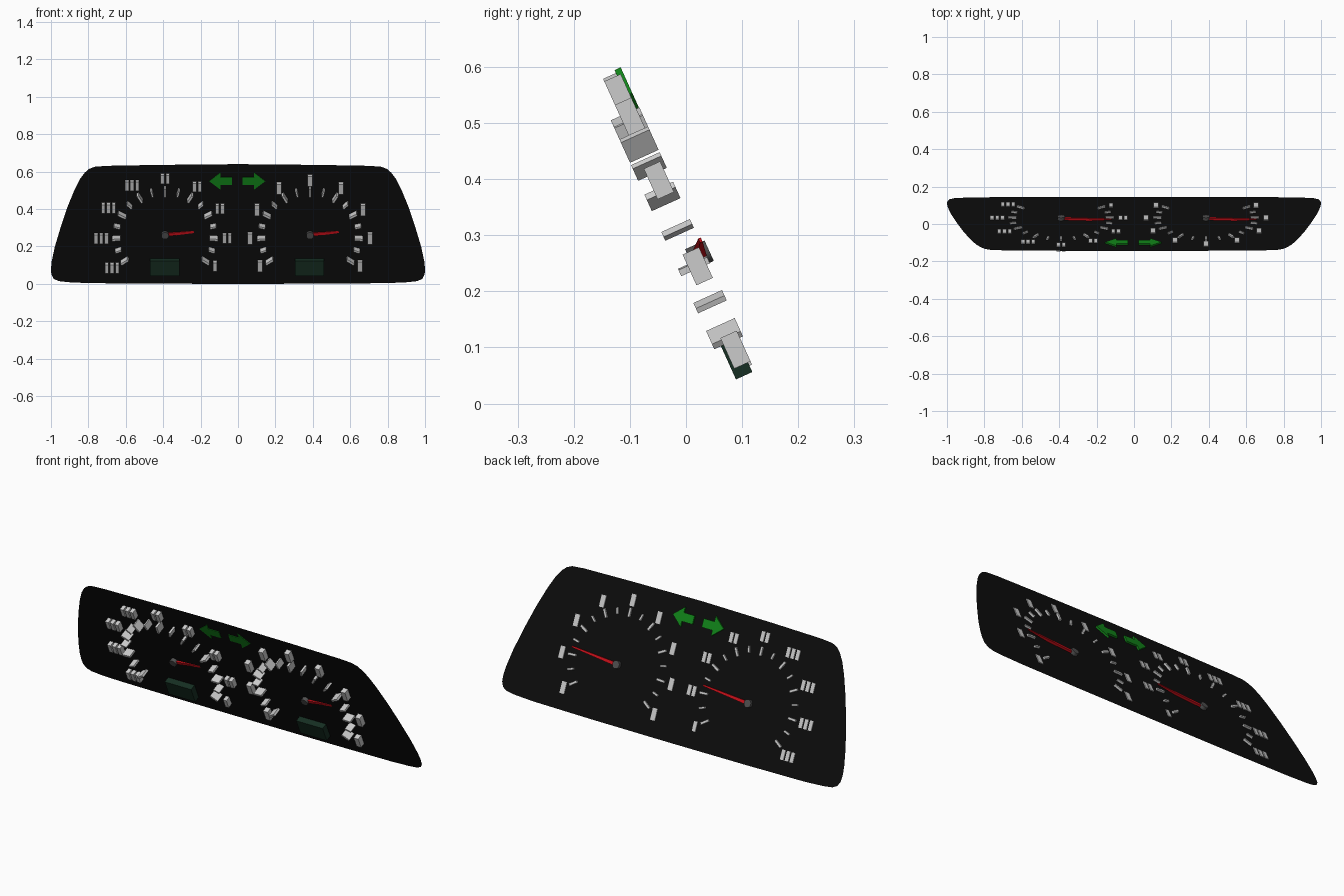
import bpy, bmesh, math
from mathutils import Vector

if "Cube" in bpy.data.objects:
    bpy.data.objects.remove(bpy.data.objects["Cube"])

# Tilted panel frame: x across, v up the panel, w out of the readable (back) side
UP = Vector((0, -0.412, 0.911))
OUT = Vector((0, 0.911, 0.412))
ORIGIN = Vector((0, 0, 0.32))


def P(x, v, w):
    return ORIGIN + Vector((x, 0, 0)) + UP * v + OUT * w


def V(z):
    return (z - 0.32) / 0.911


def mat(name, rgb):
    m = bpy.data.materials.new(name)
    m.diffuse_color = (*rgb, 1)
    m.use_nodes = True
    m.node_tree.nodes["Principled BSDF"].inputs["Base Color"].default_value = m.diffuse_color
    return m


def finish(name, bm, material=None, recalc=True):
    if recalc:
        bmesh.ops.recalc_face_normals(bm, faces=bm.faces)
    me = bpy.data.meshes.new(name)
    bm.to_mesh(me)
    bm.free()
    ob = bpy.data.objects.new(name, me)
    bpy.context.collection.objects.link(ob)
    if material:
        me.materials.append(material)
    return ob


def prism(bm, pts, w0, w1):
    """Extrude an (x, v) outline between depths; depths may vary per point."""
    n = len(pts)
    w0 = w0 if isinstance(w0, list) else [w0] * n
    w1 = w1 if isinstance(w1, list) else [w1] * n
    a = [bm.verts.new(P(x, v, w)) for (x, v), w in zip(pts, w0)]
    b = [bm.verts.new(P(x, v, w)) for (x, v), w in zip(pts, w1)]
    bm.faces.new(a[::-1])
    bm.faces.new(b)
    for i in range(n):
        j = (i + 1) % n
        bm.faces.new((a[i], a[j], b[j], b[i]))


def rect(cx, cv, hx, hv):
    return [(cx - hx, cv - hv), (cx + hx, cv - hv), (cx + hx, cv + hv), (cx - hx, cv + hv)]


def radial(cx, cv, ang, r0, r1, h0, h1):
    """Bar outline running outward from a dial centre."""
    c, s = math.cos(ang), math.sin(ang)
    return [(cx + r * c - t * s, cv + r * s + t * c)
            for r, t in ((r0, -h0), (r1, -h1), (r1, h1), (r0, h0))]


BLACK = mat("panel_black", (0.004, 0.004, 0.004))
RED = mat("needle_red", (0.6, 0.005, 0.01))
DARK = mat("hub_grey", (0.08, 0.08, 0.08))
SCREEN = mat("screen_green", (0.008, 0.028, 0.016))
GREEN = mat("arrow_green", (0.006, 0.24, 0.01))

# Thin backing panel, mirrored half outline
half = [(0.45, 0.001), (0.8, 0.004), (0.91, 0.009), (0.96, 0.015), (0.985, 0.027),
        (0.998, 0.05), (1.0, 0.08), (0.996, 0.12), (0.979, 0.2), (0.944, 0.316),
        (0.912, 0.41), (0.874, 0.503), (0.845, 0.56), (0.82, 0.594), (0.797, 0.614),
        (0.767, 0.626), (0.7, 0.631), (0.42, 0.636)]
outline = [(0, 0.0)] + half + [(0, 0.64)] + [(-x, z) for x, z in reversed(half)]
bm = bmesh.new()
face = bm.faces.new([bm.verts.new(P(x, V(z), 0)) for x, z in outline])
face.normal_update()
if face.normal.dot(OUT) < 0:
    face.normal_flip()
finish("backing_panel", bm, BLACK, recalc=False)

START, STEP = math.radians(-34), math.radians(31)


def gauge(prefix, cx, counts, bw, bh, r_label):
    cv = V(0.265)
    # Scale ticks, long on the main divisions
    bm = bmesh.new()
    for i in range(17):
        major = i % 2 == 0
        r0, r1, h = (0.238, 0.284, 0.006) if major else (0.246, 0.28, 0.005)
        prism(bm, radial(cx, cv, START + STEP * i / 2, r0, r1, h, h), -0.046, 0.01)
    finish(prefix + "_ticks", bm)

    # Plain marker blocks beside the main divisions
    bm = bmesh.new()
    for i, n in enumerate(counts):
        a = START + STEP * i
        r = r_label + 0.01 * (n - 1)
        for k in range(n):
            x = cx + r * math.cos(a) + (k - (n - 1) / 2) * bw
            prism(bm, rect(x, cv + r * math.sin(a), bw * 0.36, bh / 2), -0.028, 0.004)
    finish(prefix + "_markers", bm)

    # Needle, tapering and rising clear of the panel
    bm = bmesh.new()
    prism(bm, radial(cx, cv, math.radians(5), 0, 0.27, 0.009, 0.004),
          [-0.012, 0.009, 0.009, -0.012], [0.01, 0.014, 0.014, 0.01])
    finish(prefix + "_needle", bm, RED)

    # Round hub
    bm = bmesh.new()
    ring = [(cx + 0.02 * math.cos(t * math.tau / 32), cv + 0.02 * math.sin(t * math.tau / 32))
            for t in range(32)]
    prism(bm, ring, -0.02, 0.018)
    hub = finish(prefix + "_hub", bm, DARK)
    bpy.ops.object.select_all(action='DESELECT')
    bpy.context.view_layer.objects.active = hub
    hub.select_set(True)
    bpy.ops.object.shade_smooth_by_angle()

    # Small display box behind the panel
    bm = bmesh.new()
    lo, hi = V(0.0566), V(0.135)
    prism(bm, rect(cx - 0.002, (lo + hi) / 2, 0.078, (hi - lo) / 2), -0.033, -0.001)
    finish(prefix + "_display", bm, SCREEN)


gauge("speed_gauge", -0.39, [1, 2, 2, 2, 2, 3, 3, 3, 3], 0.028, 0.05, 0.322)
gauge("rev_gauge", 0.385, [1] * 9, 0.038, 0.06, 0.322)

# Turn arrows, mirrored pair
for side, name in ((-1, "left_arrow"), (1, "right_arrow")):
    c = V(0.55)
    pts = [(0.027, -0.022), (0.09, -0.022), (0.09, -0.05), (0.15, 0),
           (0.09, 0.05), (0.09, 0.022), (0.027, 0.022)]
    bm = bmesh.new()
    prism(bm, [(side * x - 0.004, c + v) for x, v in pts], -0.003, 0.009)
    finish(name, bm, GREEN)
